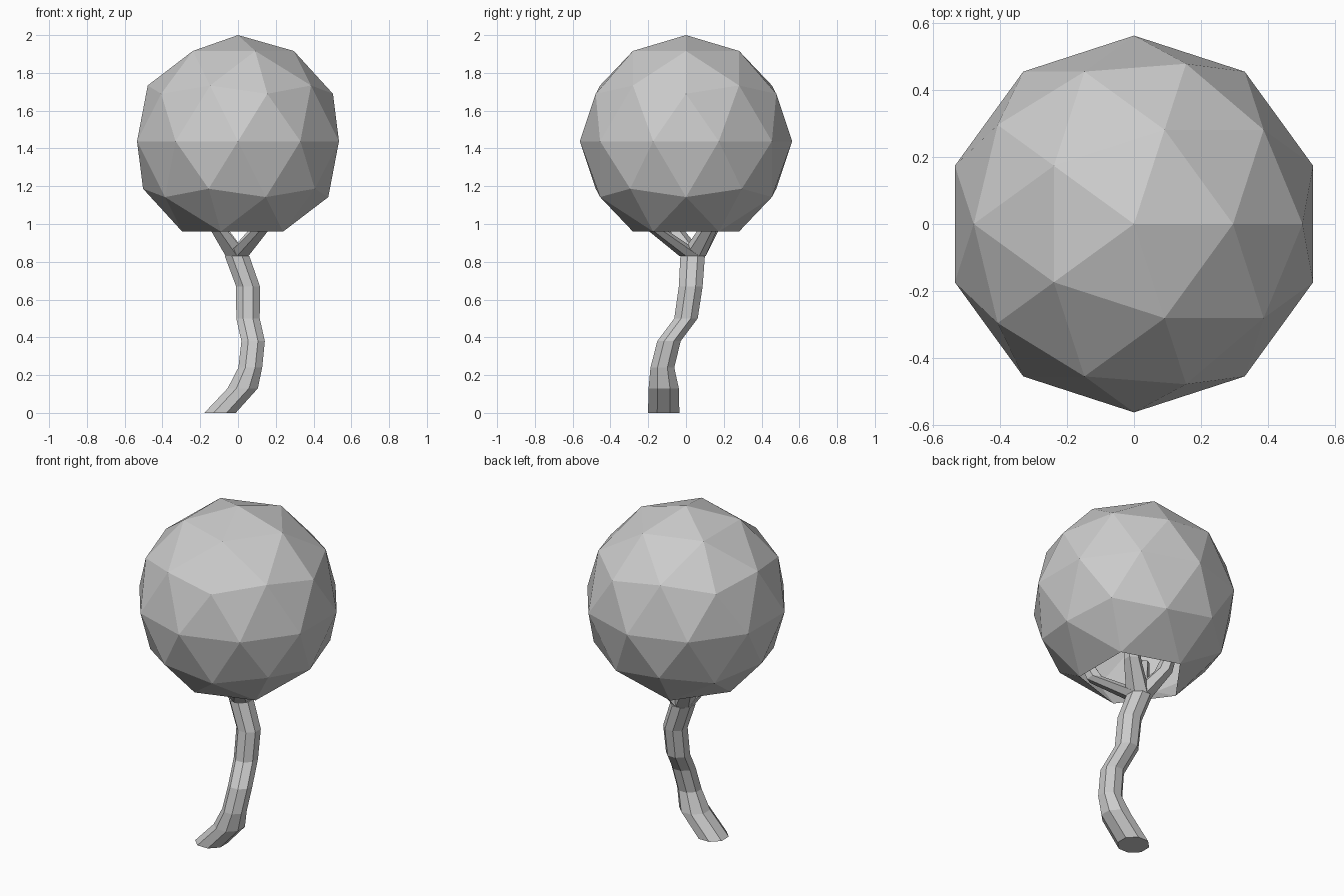
import bpy, bmesh, math
from mathutils import Vector

if "Cube" in bpy.data.objects:
    bpy.data.objects.remove(bpy.data.objects["Cube"])

SIDES = 8


def finish(bm, name):
    bmesh.ops.recalc_face_normals(bm, faces=bm.faces)
    mesh = bpy.data.meshes.new(name)
    bm.to_mesh(mesh)
    bm.free()
    ob = bpy.data.objects.new(name, mesh)
    bpy.context.collection.objects.link(ob)
    return ob


def tube(name, points, sides=SIDES):
    """Faceted tube through (x, y, z, radius) with level rings."""
    bm = bmesh.new()
    rings = []
    for x, y, z, r in points:
        ring = []
        for i in range(sides):
            a = math.tau * (i + 0.5) / sides
            k = r / math.cos(math.pi / sides)
            ring.append(bm.verts.new((x + k * math.cos(a), y + k * math.sin(a), z)))
        rings.append(ring)
    for low, high in zip(rings, rings[1:]):
        for i in range(sides):
            j = (i + 1) % sides
            bm.faces.new((low[i], low[j], high[j], high[i]))
    bm.faces.new(rings[0][::-1])
    bm.faces.new(rings[-1])
    return finish(bm, name)


# Crown: faceted ball, open underneath
bm = bmesh.new()
bmesh.ops.create_icosphere(bm, subdivisions=2, radius=0.562)
pole = min(bm.verts, key=lambda v: v.co.z)
bmesh.ops.delete(bm, geom=[pole], context='VERTS')
bmesh.ops.translate(bm, verts=bm.verts, vec=(0, 0, 1.438))
crown = finish(bm, "crown")

# Crooked trunk
tube("trunk", [
    (-0.095, -0.118, 0.00, 0.083),
    (0.025, -0.118, 0.13, 0.080),
    (0.065, -0.125, 0.24, 0.063),
    (0.080, -0.090, 0.38, 0.062),
    (0.053, 0.000, 0.50, 0.062),
    (0.053, 0.025, 0.67, 0.063),
    (-0.005, 0.035, 0.83, 0.065),
])

# Branches spreading from the trunk top into the crown
for n, (x, y) in enumerate([(0.13, -0.17), (-0.10, 0.13), (0.11, 0.12), (-0.11, -0.07)]):
    tube(f"branch_{n + 1}", [
        (-0.005, 0.035, 0.83, 0.060),
        (x, y, 0.98, 0.042),
        (x * 1.4, y * 1.4, 1.16, 0.025),
    ], 6)
